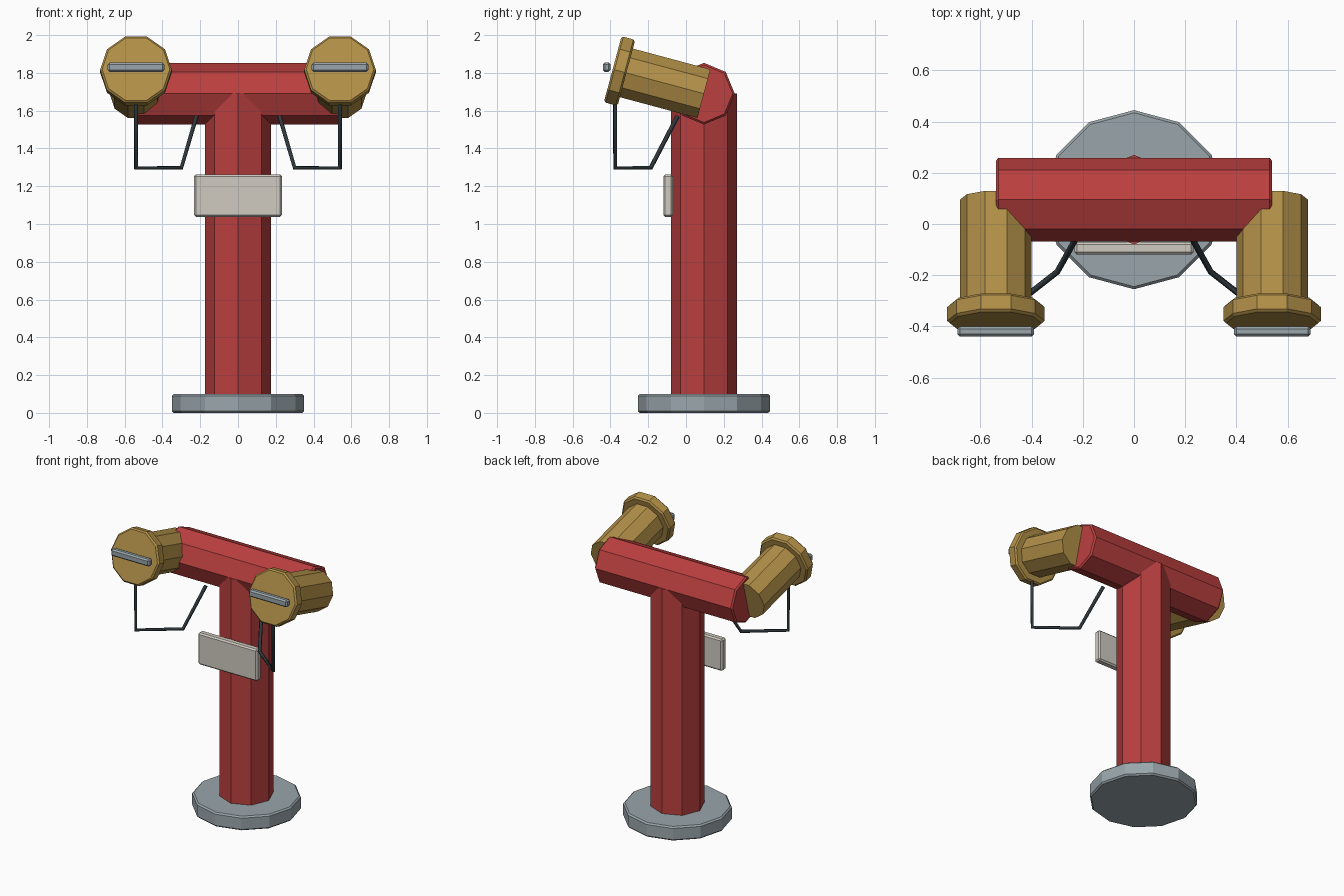
import bpy
from math import radians, pi, sin, cos
from mathutils import Vector, Matrix

cube = bpy.data.objects.get("Cube")
if cube:
    bpy.data.objects.remove(cube, do_unlink=True)


def material(name, rgb):
    m = bpy.data.materials.new(name)
    m.use_nodes = True
    m.diffuse_color = (*rgb, 1)
    m.node_tree.nodes["Principled BSDF"].inputs["Base Color"].default_value = (*rgb, 1)
    return m


RED = material("red paint", (0.5, 0.05, 0.05))
BRASS = material("brass", (0.45, 0.28, 0.065))
STEEL = material("grey steel", (0.32, 0.38, 0.41))
PALE = material("pale plate", (0.63, 0.6, 0.53))
DARK = material("dark chain", (0.028, 0.04, 0.046))


def finish(obj, name, mat, bevel):
    obj.name = name
    obj.data.materials.append(mat)
    if bevel:
        mod = obj.modifiers.new("soft edge", "BEVEL")
        mod.width = bevel
        mod.segments = 1
        mod.limit_method = "ANGLE"
        mod.angle_limit = radians(50)
    return obj


def tube(name, start, end, radius, sides, mat, spin=0, bevel=0.01):
    """Prism between two points, spun about its own axis."""
    a, b = Vector(start), Vector(end)
    bpy.ops.mesh.primitive_cylinder_add(vertices=sides, radius=radius, depth=(b - a).length)
    obj = bpy.context.object
    turn = Vector((0, 0, 1)).rotation_difference(b - a).to_matrix().to_4x4()
    obj.matrix_world = Matrix.Translation((a + b) / 2) @ turn @ Matrix.Rotation(spin, 4, "Z")
    return finish(obj, name, mat, bevel)


def box(name, centre, size, mat, bevel=0.01):
    bpy.ops.mesh.primitive_cube_add(size=1, location=centre)
    obj = bpy.context.object
    obj.data.transform(Matrix.Diagonal((*size, 1)))
    return finish(obj, name, mat, bevel)


def cord(name, points, radius, mat):
    curve = bpy.data.curves.new(name, "CURVE")
    curve.dimensions = "3D"
    curve.bevel_depth = radius
    curve.bevel_resolution = 1
    curve.use_fill_caps = True
    spline = curve.splines.new("POLY")
    spline.points.add(len(points) - 1)
    for p, co in zip(spline.points, points):
        p.co = (*co, 1)
    obj = bpy.data.objects.new(name, curve)
    bpy.context.collection.objects.link(obj)
    curve.materials.append(mat)


AXIS_Y, BAR_Z = 0.095, 1.69
TILT = radians(15)

# Foot, post and cross pipe
tube("base_flange", (0, AXIS_Y, 0), (0, AXIS_Y, 0.1), 0.35, 12, STEEL)
tube("post", (0, AXIS_Y, 0.08), (0, AXIS_Y, BAR_Z), 0.175, 8, RED, bevel=0)
tube("cross_pipe", (-0.54, AXIS_Y, BAR_Z), (0.54, AXIS_Y, BAR_Z), 0.163, 8, RED)

# Sign plate on the front of the post
box("sign_plate", (0, -0.095, 1.15), (0.465, 0.05, 0.225), PALE)

# Tilted outlets with caps, grips and retaining chains
for side, s in (("left", 1), ("right", -1)):
    x = 0.54 * s

    def along(t):
        return (x, AXIS_Y - t * cos(TILT), BAR_Z + t * sin(TILT))

    tube(side + "_outlet", along(0), along(0.44), 0.14, 10, BRASS, pi / 2, 0)
    tube(side + "_cap", along(0.425), along(0.5), 0.19, 10, BRASS, pi / 2)
    box(side + "_cap_grip", (x, -0.42, 1.83), (0.3, 0.04, 0.05), STEEL)
    cord(side + "_chain", [(x, -0.375, 1.69), (x, -0.375, 1.297),
                           (0.3 * s, -0.187, 1.297), (0.22 * s, -0.045, 1.57)], 0.012, DARK)
